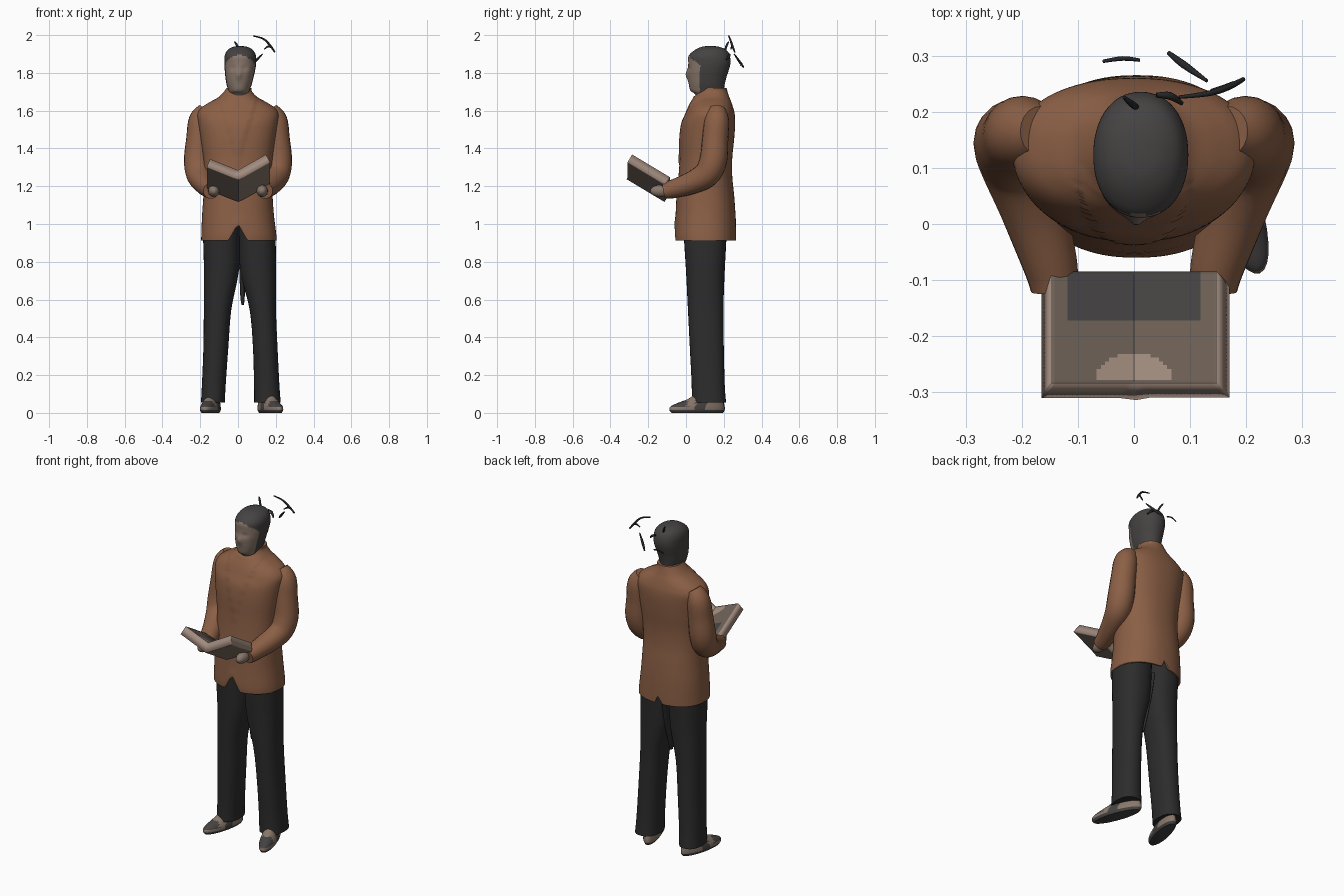
import bpy, bmesh, math
from mathutils import Vector, Matrix

if "Cube" in bpy.data.objects:
    bpy.data.objects.remove(bpy.data.objects["Cube"], do_unlink=True)


def material(name, r, g, b):
    m = bpy.data.materials.new(name)
    m.use_nodes = True
    m.diffuse_color = (r, g, b, 1)
    bsdf = m.node_tree.nodes["Principled BSDF"]
    bsdf.inputs["Base Color"].default_value = (r, g, b, 1)
    bsdf.inputs["Roughness"].default_value = 0.8
    return m


brown = material("jacket brown", 0.26, 0.115, 0.06)
black = material("trouser black", 0.025, 0.025, 0.025)
charcoal = material("hair charcoal", 0.06, 0.056, 0.055)
skin = material("skin beige", 0.25, 0.185, 0.145)
page = material("page grey", 0.15, 0.115, 0.09)
paper = material("paper light", 0.36, 0.26, 0.21)
wire = material("wire dark", 0.02, 0.02, 0.022)


def finish(name, bm, mats, rule=None, angle=50):
    """Turn a bmesh into a smooth object; rule picks a material per face centre."""
    bmesh.ops.recalc_face_normals(bm, faces=bm.faces)
    if rule:
        for f in bm.faces:
            f.material_index = rule(f.calc_center_median())
    mesh = bpy.data.meshes.new(name)
    bm.to_mesh(mesh)
    bm.free()
    obj = bpy.data.objects.new(name, mesh)
    bpy.context.collection.objects.link(obj)
    for m in mats:
        mesh.materials.append(m)
    bpy.ops.object.select_all(action="DESELECT")
    obj.select_set(True)
    bpy.context.view_layer.objects.active = obj
    bpy.ops.object.shade_smooth_by_angle(angle=math.radians(angle))
    return obj


def spline(keys, steps):
    """Smooth interpolation through rows of numbers."""
    out = []
    for i in range(len(keys) - 1):
        a, b, c, d = (keys[max(i - 1, 0)], keys[i], keys[i + 1],
                      keys[min(i + 2, len(keys) - 1)])
        for s in range(steps):
            t = s / steps
            out.append([q + t / 2 * (r - p + t * (2 * p - 5 * q + 4 * r - w
                        + t * (3 * (q - r) + w - p)))
                        for p, q, r, w in zip(a, b, c, d)])
    return out + [list(keys[-1])]


def skin_rings(rings, caps=(True, True)):
    bm = bmesh.new()
    loops = [[bm.verts.new(p) for p in ring] for ring in rings]
    n = len(loops[0])
    for lo, hi in zip(loops, loops[1:]):
        for i in range(n):
            j = (i + 1) % n
            bm.faces.new((lo[i], lo[j], hi[j], hi[i]))
    for wanted, loop in zip(caps, (loops[0], loops[-1])):
        if wanted:
            bm.faces.new(loop)
    return bm


def stack(keys, steps=4, sides=32, power=2.0, caps=(True, True)):
    """Loft of level ovals; each key is z, centre x, half width, front y, back y."""
    def bend(v):
        return math.copysign(abs(v) ** (2 / power), v)
    rings = []
    for z, cx, rx, y0, y1 in spline(keys, steps):
        rings.append([Vector((cx + rx * bend(math.cos(a)),
                              (y0 + y1) / 2 + (y1 - y0) / 2 * bend(math.sin(a)), z))
                      for a in (math.tau * i / sides for i in range(sides))])
    return skin_rings(rings, caps)


def tube(keys, steps=5, sides=20):
    """Round tube; each key is x, y, z, radius."""
    rows = spline(keys, steps)
    pts = [Vector(r[:3]) for r in rows]
    span = pts[-1] - pts[0]
    ref = Vector((0, 0, 0))
    ref[min(range(3), key=lambda k: abs(span[k]))] = 1
    rings = []
    for i, p in enumerate(pts):
        t = (pts[min(i + 1, len(pts) - 1)] - pts[max(i - 1, 0)]).normalized()
        u = (ref - t * ref.dot(t)).normalized()
        v = t.cross(u)
        rings.append([p + rows[i][3] * (u * math.cos(a) + v * math.sin(a))
                      for a in (math.tau * k / sides for k in range(sides))])
    return skin_rings(rings)


# Jacket body with raised lapels, cut-away front hem and back vent
torso = [(0.912, .005, .2, -.058, .265), (0.95, .004, .198, -.06, .265),
         (1.05, 0, .19, -.055, .262), (1.15, 0, .183, -.05, .255),
         (1.25, 0, .18, -.04, .245), (1.35, 0, .185, -.033, .245),
         (1.45, 0, .198, -.03, .255), (1.53, 0, .21, -.02, .26),
         (1.58, 0, .215, 0, .258), (1.615, 0, .195, .015, .25),
         (1.645, 0, .15, .03, .24), (1.67, 0, .105, .045, .23),
         (1.70, 0, .075, .06, .22), (1.72, .005, .066, .075, .215)]
bm = stack(torso, 5, 96, 2.25, (False, True))
for v in bm.verts:
    x, y, z = v.co
    if y < 0.1 and 1.33 < z < 1.68 and abs(x) < 0.3 * (z - 1.33):
        v.co.y -= 0.006
    lift = 0.09 * max(0, 1 - abs(x) / 0.05) if y < 0.1 else 0.06 * max(0, 1 - abs(x) / 0.02)
    if z < 1.05:
        v.co.z += lift * (1.05 - z) / 0.14
jacket = finish("jacket_body", bm, [brown])
hem = jacket.modifiers.new("cloth thickness", "SOLIDIFY")
hem.thickness = 0.012

# Sleeves and hands
arm = [(.165, .165, 1.605, .045), (.195, .163, 1.55, .065), (.205, .155, 1.45, .069),
       (.213, .145, 1.34, .073), (.205, .11, 1.265, .07), (.18, .03, 1.218, .06),
       (.15, -.07, 1.185, .049), (.142, -.115, 1.175, .042)]
for side, s in (("left", 1), ("right", -1)):
    finish(side + "_sleeve", tube([(s * x, y, z, r) for x, y, z, r in arm]), [brown])
    bm = bmesh.new()
    bmesh.ops.create_uvsphere(bm, u_segments=20, v_segments=12, radius=1,
                              matrix=Matrix.Translation((s * .128, -.135, 1.175))
                              @ Matrix.Diagonal((.03, .055, .032, 1)))
    finish(side + "_hand", bm, [skin])

# Trouser legs, meeting under the jacket
left_leg = [(1.06, .09, .09, -.01, .215), (.95, .1, .097, -.012, .215),
            (.75, .107, .095, 0, .205), (.55, .131, .07, .01, .198),
            (.35, .144, .065, .02, .2), (.15, .152, .067, .03, .205),
            (.055, .156, .07, .03, .212)]
right_leg = [(1.06, -.08, .09, -.01, .215), (.95, -.087, .097, -.012, .215),
             (.75, -.088, .092, 0, .205), (.55, -.108, .073, .01, .198),
             (.35, -.117, .066, .02, .2), (.15, -.128, .063, .03, .205),
             (.055, -.133, .063, .03, .212)]
finish("left_trouser_leg", stack(left_leg, power=2.3), [black])
finish("right_trouser_leg", stack(right_leg, power=2.3), [black])

# Narrow cloth tail hanging between the legs
finish("cloth_tail", stack([(.9, .02, .02, .06, .2), (.75, .022, .015, .08, .17),
                            (.62, .024, .012, .085, .13), (.57, .025, .006, .09, .115)]), [black])

# Shoes, toes turned out; dark toe and sole, light instep
shoe = [(0, 0, .038, -.195, .09), (.015, 0, .046, -.208, .1), (.035, 0, .045, -.2, .1),
        (.055, 0, .04, -.155, .095), (.075, 0, .037, -.1, .09), (.11, 0, .035, -.05, .085)]


def shoe_colour(c):
    return 0 if c.z < 0.016 or (c.y < -0.12 and c.z > 0.028) or -0.07 < c.y < -0.01 else 1


for side, x, y, turn, size in (("left", .153, .108, 20, 1), ("right", -.135, .115, -13, .92)):
    obj = finish(side + "_shoe", stack(shoe), [charcoal, skin], shoe_colour)
    obj.matrix_world = (Matrix.Translation((x, y, 0)) @ Matrix.Rotation(math.radians(turn), 4, "Z")
                        @ Matrix.Diagonal((1, size, 1, 1)))

# Head with hair cap, nose and eye hollows
head = [(1.64, .005, .058, .06, .19), (1.685, .005, .055, .05, .195),
        (1.705, .005, .056, .024, .2), (1.74, .006, .067, .015, .205),
        (1.78, .008, .075, .01, .215), (1.81, .01, .08, .009, .225),
        (1.85, .012, .084, .012, .235), (1.89, .012, .083, .014, .232),
        (1.92, .012, .068, .045, .215), (1.937, .012, .04, .08, .18),
        (1.942, .012, .012, .11, .15)]
bm = stack(head, 5, 64, 2.15)
for v in bm.verts:
    x, y, z = v.co
    if y < 0.08:
        dx = x - 0.004
        v.co.y -= 0.012 * math.exp(-(dx / .014) ** 2 - ((z - 1.79) / .025) ** 2)
        v.co.y += 0.006 * math.exp(-((abs(dx) - .03) / .018) ** 2 - ((z - 1.825) / .014) ** 2)
finish("head", bm, [charcoal, skin],
       lambda c: int(c.y < 0.072 and c.z < 1.895 - 7 * (c.x - 0.008) ** 2))

# Open book: bent sheet, thickened downward, with a dark and a light printed area
bm = bmesh.new()
bmesh.ops.create_grid(bm, x_segments=40, y_segments=30, size=1)
for v in bm.verts:
    x, y = v.co.x * 0.148, -0.185 + v.co.y * 0.1
    v.co = (x, y, 1.165 - 0.6 * (y + 0.085) + 0.48 * abs(x) + 0.08 * x)


def print_area(c):
    if c.y > -0.17 and abs(c.x) < 0.115:
        return 1
    return 2 if c.y > -0.277 and (c.x / 0.07) ** 2 + ((c.y + 0.28) / 0.05) ** 2 < 1 else 0


book = finish("open_book", bm, [page, charcoal, paper, skin], print_area, 30)
thick = book.modifiers.new("pages", "SOLIDIFY")
thick.thickness = 0.052
thick.offset = -1
thick.use_even_offset = True
thick.material_offset = 3
thick.material_offset_rim = 2

# Loose thin wires behind and above the head
wires = {
    "long_wire": [(.08, .226, 1.996, .003), (.135, .233, 1.98, .005),
                  (.17, .245, 1.945, .006), (.195, .258, 1.91, .004)],
    "branch_wire": [(.138, .238, 1.925, .003), (.16, .243, 1.94, .005), (.178, .25, 1.935, .005)],
    "low_wire": [(.062, .305, 1.83, .004), (.09, .283, 1.86, .007), (.13, .255, 1.9, .003)],
    "back_wire": [(-.055, .29, 1.84, .003), (-.02, .295, 1.85, .004), (.01, .292, 1.845, .003)],
    "crown_wire": [(-.018, .226, 1.965, .003), (-.005, .215, 1.945, .006), (.008, .205, 1.91, .005)],
    "nape_wire": [(.04, .23, 1.9, .004), (.065, .228, 1.89, .007), (.085, .215, 1.87, .004)],
}
for name, keys in wires.items():
    finish(name, tube(keys, 4, 8), [wire])
